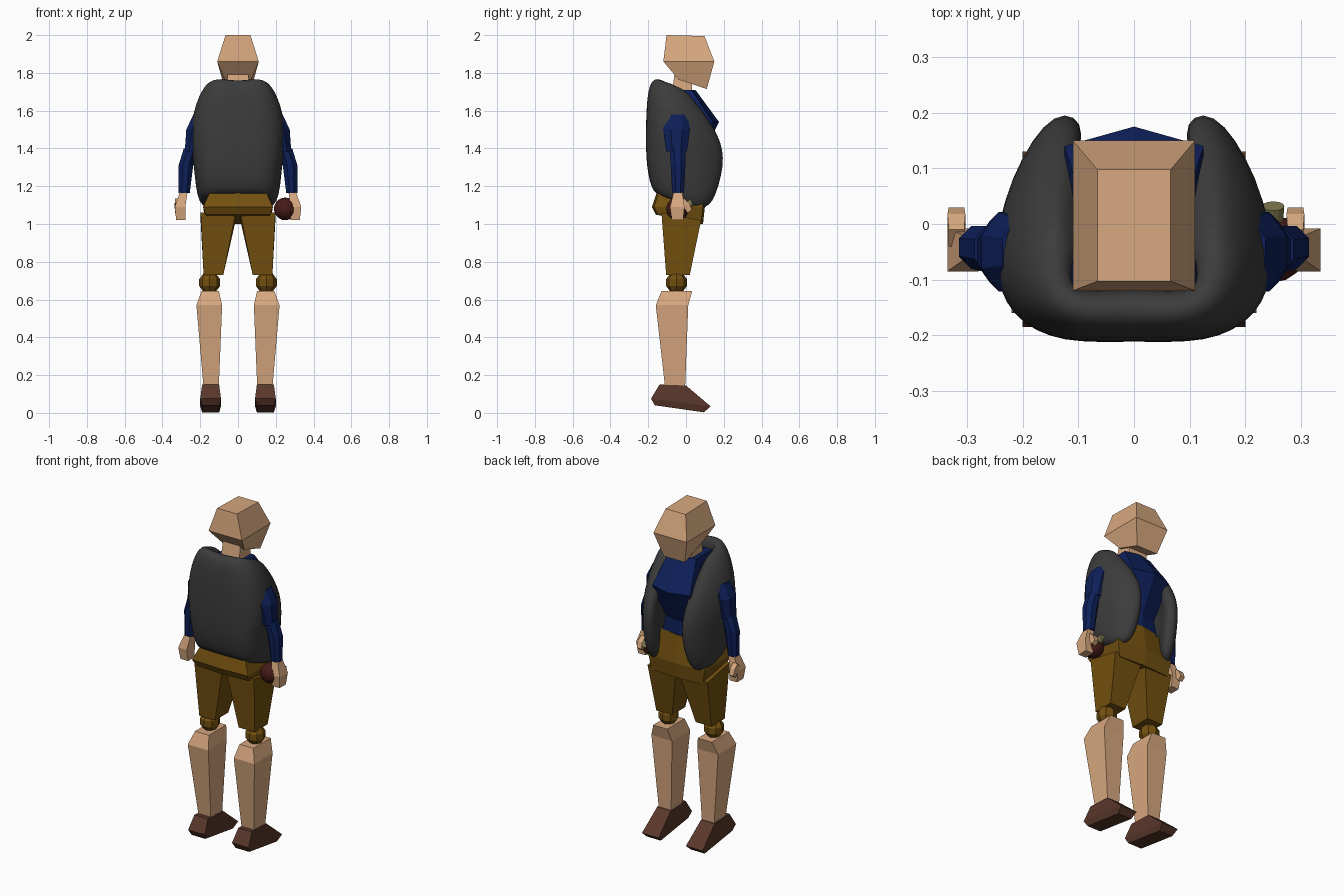
import bpy, bmesh, math
from mathutils import Matrix

if "Cube" in bpy.data.objects:
    bpy.data.objects.remove(bpy.data.objects["Cube"])


def material(name, r, g, b):
    m = bpy.data.materials.new(name)
    m.diffuse_color = (r, g, b, 1)
    m.use_nodes = True
    m.node_tree.nodes["Principled BSDF"].inputs["Base Color"].default_value = m.diffuse_color
    return m


SKIN = material("skin", .68, .39, .21)
BLUE = material("blue_cloth", .004, .014, .10)
BROWN = material("brown_cloth", .17, .08, .005)
GREY = material("dark_padding", .045, .045, .045)
LEATHER = material("leather", .10, .038, .023)
MAROON = material("maroon", .06, .011, .009)
KHAKI = material("khaki", .22, .20, .08)


def finish(name, bm, mat):
    bmesh.ops.recalc_face_normals(bm, faces=bm.faces)
    me = bpy.data.meshes.new(name)
    bm.to_mesh(me)
    bm.free()
    me.materials.append(mat)
    ob = bpy.data.objects.new(name, me)
    bpy.context.collection.objects.link(ob)
    return ob


def loft(name, rings, mat):
    """Skin a stack of equal-sized rings and cap both ends."""
    bm = bmesh.new()
    vs = [[bm.verts.new(p) for p in r] for r in rings]
    n = len(rings[0])
    for a, b in zip(vs, vs[1:]):
        for i in range(n):
            j = (i + 1) % n
            bm.faces.new((a[i], a[j], b[j], b[i]))
    bm.faces.new(vs[0])
    bm.faces.new(vs[-1])
    return finish(name, bm, mat)


def rect(cx, hw, y0, y1, z0, z1=None):
    """Rectangle; z0 is the height at y0, z1 the height at y1."""
    z1 = z0 if z1 is None else z1
    return [(cx - hw, y0, z0), (cx + hw, y0, z0), (cx + hw, y1, z1), (cx - hw, y1, z1)]


def hexa(hw, y0, y1, bulge, z0, z1=None):
    """Rectangle with pushed-out middle points front and back."""
    z1 = z0 if z1 is None else z1
    return [(-hw, y0, z0), (0, y0 - .01, z0), (hw, y0, z0),
            (hw, y1, z1), (0, y1 + bulge, z1), (-hw, y1, z1)]


def ngon(cx, cy, z, rx, ry, n=8):
    return [(cx + rx * math.cos(2 * math.pi * (i + .5) / n),
             cy + ry * math.sin(2 * math.pi * (i + .5) / n), z) for i in range(n)]


# Head and neck
loft("head", [rect(0, .07, -.04, .11, 1.765, 1.715), rect(0, .11, -.12, .15, 1.86),
              rect(0, .066, -.103, .098, 2.0, 1.995)], SKIN)
loft("neck", [rect(0, .065, -.08, .03, 1.66), rect(0, .055, -.06, .035, 1.80)], SKIN)

# Shirt body
loft("shirt", [hexa(.13, -.12, .06, .02, 1.16), hexa(.10, -.10, .05, .02, 1.33),
               hexa(.125, -.13, .14, .035, 1.54), hexa(.09, -.12, .03, .02, 1.71)], BLUE)

# Hips
loft("hips", [hexa(.17, -.15, .08, .01, 1.05, 1.0), hexa(.185, -.17, .09, .01, 1.09),
              hexa(.13, -.13, .05, .03, 1.21, 1.25)], BROWN)

for s, side in ((1, "right"), (-1, "left")):
    # Legs
    loft(side + "_thigh", [rect(s * .13, .052, -.105, .02, .73),
                           rect(s * .105, .093, -.13, .08, 1.06, 1.02)], BROWN)
    bm = bmesh.new()
    bmesh.ops.create_uvsphere(bm, u_segments=8, v_segments=5, radius=.058,
                              matrix=Matrix.Translation((s * .15, -.05, .69)))
    finish(side + "_knee", bm, BROWN)
    loft(side + "_shin", [rect(s * .142, .04, -.11, -.005, .13), rect(s * .152, .068, -.16, .012, .57),
                          rect(s * .147, .046, -.13, .033, .645)], SKIN)
    loft(side + "_shoe", [rect(s * .145, .045, -.165, .095, .04, .003),
                          rect(s * .145, .055, -.185, .13, .075, .035),
                          rect(s * .145, .045, -.14, 0, .15, .145)], LEATHER)

    # Arms
    loft(side + "_upper_arm", [ngon(s * .243, -.05, 1.385, .042, .06), ngon(s * .222, -.05, 1.50, .056, .077),
                               ngon(s * .19, -.05, 1.58, .05, .065)], BLUE)
    loft(side + "_forearm", [ngon(s * .285, -.042, 1.165, .032, .034), ngon(s * .276, -.042, 1.31, .042, .042),
                             ngon(s * .25, -.045, 1.40, .04, .045)], BLUE)

    # Hands
    loft(side + "_hand", [rect(s * .302, .025, -.075, -.015, 1.02), rect(s * .307, .028, -.085, -.008, 1.09),
                          rect(s * .287, .02, -.065, -.02, 1.17)], SKIN)
    tx = .29 if s > 0 else -.319
    loft(side + "_thumb", [rect(tx, .014, .008, .03, 1.058, 1.075),
                           rect(tx, .016, -.01, .018, 1.085, 1.11),
                           rect(tx, .014, -.04, -.01, 1.11, 1.135)], SKIN)

# Round flask held in the right hand, its neck pointing away
bm = bmesh.new()
bmesh.ops.create_uvsphere(bm, u_segments=16, v_segments=10, radius=.06,
                          matrix=Matrix.Translation((.25, -.045, 1.08)))
finish("flask_body", bm, MAROON)
bm = bmesh.new()
bmesh.ops.create_cone(bm, cap_ends=True, segments=12, radius1=.016, radius2=.02, depth=.06,
                      matrix=Matrix.Translation((.25, .005, 1.10)) @ Matrix.Rotation(math.radians(-65), 4, 'X'))
finish("flask_neck", bm, KHAKI)

# Padded vest: rows run from hem to collar, columns from centre back to front edge
VEST = [
    [(0, -.175, 1.14), (.12, -.18, 1.15), (.19, -.145, 1.13), (.222, -.03, 1.10), (.21, .08, 1.07), (.15, .155, 1.07)],
    [(0, -.207, 1.31), (.13, -.215, 1.31), (.215, -.17, 1.31), (.238, -.05, 1.30), (.222, .09, 1.30), (.14, .235, 1.32)],
    [(0, -.21, 1.46), (.13, -.217, 1.46), (.23, -.17, 1.46), (.268, -.07, 1.47), (.235, .08, 1.47), (.14, .205, 1.47)],
    [(0, -.208, 1.63), (.12, -.212, 1.63), (.21, -.17, 1.64), (.24, -.08, 1.63), (.205, .015, 1.64), (.14, .085, 1.64)],
    [(0, -.19, 1.765), (.10, -.195, 1.785), (.155, -.15, 1.78), (.165, -.09, 1.77), (.155, -.04, 1.75), (.13, -.01, 1.73)],
]
bm = bmesh.new()
grid = []
for row in VEST:
    pts = [(-x, y, z) for x, y, z in row[:0:-1]] + row
    grid.append([bm.verts.new(p) for p in pts])
for a, b in zip(grid, grid[1:]):
    for i in range(len(a) - 1):
        bm.faces.new((a[i], a[i + 1], b[i + 1], b[i]))
for f in bm.faces:
    f.smooth = True
vest = finish("vest", bm, GREY)
# outward normals: the centre-back faces must look towards -y
if vest.data.polygons[5].normal.y > 0:
    vest.data.flip_normals()
sol = vest.modifiers.new("padding", 'SOLIDIFY')
sol.thickness = .085
sol.offset = -1
sub = vest.modifiers.new("rounding", 'SUBSURF')
sub.levels = sub.render_levels = 2
